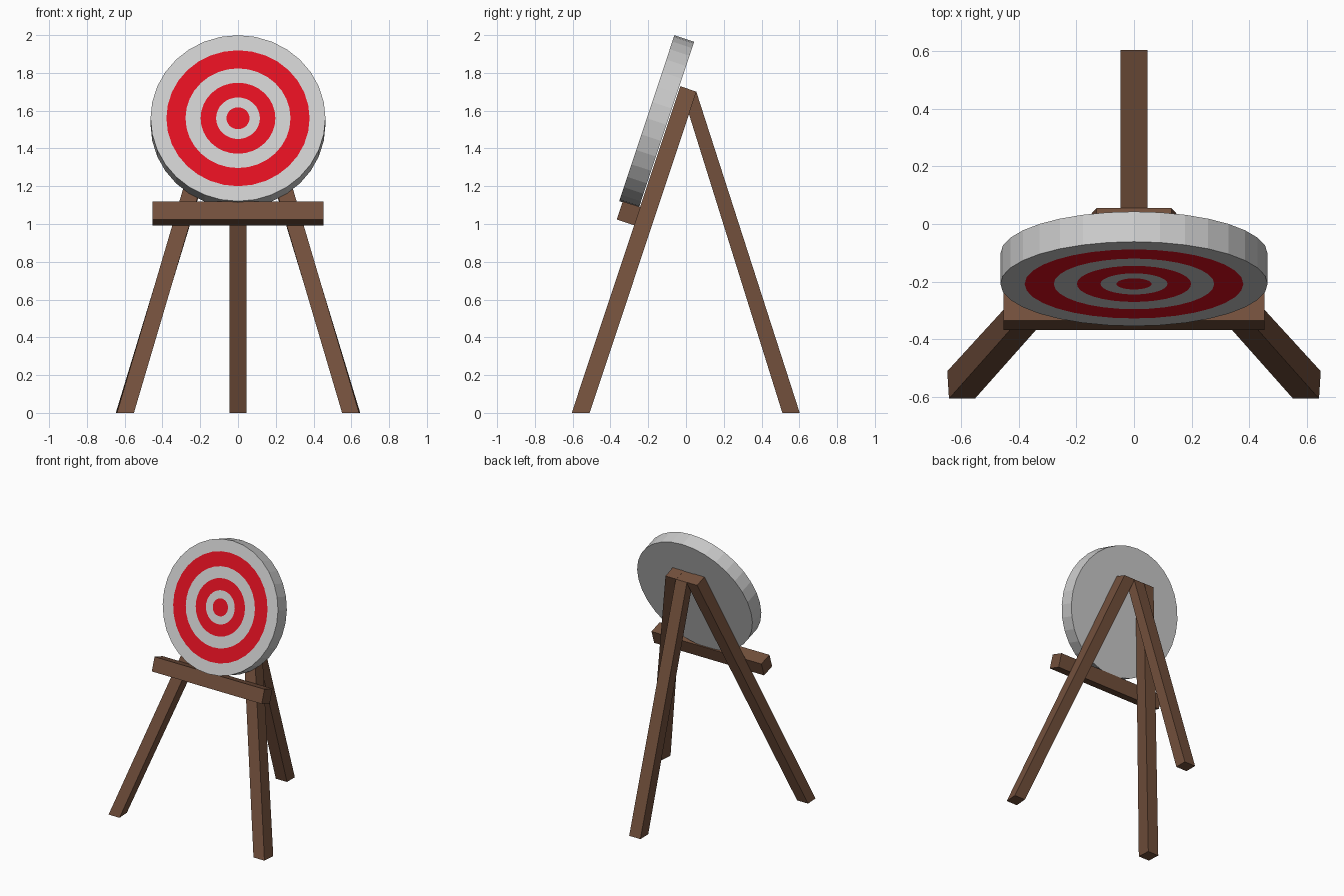
import bpy, bmesh, math
from mathutils import Vector

if "Cube" in bpy.data.objects:
    bpy.data.objects.remove(bpy.data.objects["Cube"])

TILT = math.radians(18.4)
UP = Vector((0, math.sin(TILT), math.cos(TILT)))       # up along the leaning plane
OUT = Vector((0, -math.cos(TILT), math.sin(TILT)))     # towards the archer


def material(name, rgb):
    m = bpy.data.materials.new(name)
    m.diffuse_color = (*rgb, 1)
    m.use_nodes = True
    m.node_tree.nodes["Principled BSDF"].inputs["Base Color"].default_value = m.diffuse_color
    return m


wood = material("wood", (0.17, 0.08, 0.045))
red = material("red", (0.75, 0.005, 0.015))
pale = material("pale", (0.58, 0.58, 0.58))


def finish(name, bm, mats):
    bmesh.ops.recalc_face_normals(bm, faces=bm.faces)
    me = bpy.data.meshes.new(name)
    bm.to_mesh(me)
    bm.free()
    for m in mats:
        me.materials.append(m)
    ob = bpy.data.objects.new(name, me)
    bpy.context.collection.objects.link(ob)
    return ob


def beam(name, start, end):
    """Straight timber between two four-cornered ends."""
    bm = bmesh.new()
    a = [bm.verts.new(p) for p in start]
    b = [bm.verts.new(p) for p in end]
    bm.faces.new(a)
    bm.faces.new(b)
    for i in range(4):
        j = (i + 1) % 4
        bm.faces.new((a[i], a[j], b[j], b[i]))
    return finish(name, bm, [wood])


def section(x0, x1, front, back):
    """End corners from an x range and front/back (y, z) points."""
    return [(x0, *front), (x1, *front), (x1, *back), (x0, *back)]


# Splayed front legs, flat on the ground and cut square at the top
for side, s in (("left", -1), ("right", 1)):
    foot = [(s * 0.551, -0.605, 0), (s * 0.641, -0.605, 0),
            (s * 0.647, -0.51, 0), (s * 0.557, -0.51, 0)]
    head = section(s * 0.04, s * 0.13, (-0.03, 1.73), (0.055, 1.70))
    beam("front_leg_" + side, foot, head)

# Rear leg, its head filling the gap between the front legs
beam("rear_leg", section(-0.046, 0.046, (0.51, 0), (0.602, 0)),
     section(-0.046, 0.046, (-0.03, 1.728), (0.055, 1.699)))

# Support rail the target rests on
rail = [Vector((0, -0.272, 0.992)) + OUT * o + UP * u
        for o, u in ((0, 0), (0.1, 0), (0.1, 0.102), (0, 0.102))]
beam("support_rail", [(-0.452, p.y, p.z) for p in rail],
     [(0.452, p.y, p.z) for p in rail])

# Target disc: concentric painted rings on the front, plain rim and back
N = 32
CENTRE = Vector((0, -0.2075, 1.56))
bm = bmesh.new()


def ring(r, depth):
    return [bm.verts.new(CENTRE - OUT * depth
                         + Vector((r * math.cos(t), 0, 0)) + UP * (r * math.sin(t)))
            for t in (2 * math.pi * i / N for i in range(N))]


inner = ring(0.061, 0)
bm.faces.new(inner).material_index = 1
for k, (r, depth) in enumerate(((0.116, 0), (0.198, 0), (0.278, 0), (0.379, 0),
                                (0.463, 0), (0.463, 0.11))):
    outer = ring(r, depth)
    for i in range(N):
        j = (i + 1) % N
        f = bm.faces.new((inner[i], inner[j], outer[j], outer[i]))
        f.material_index = 1 if k in (1, 3) else 0
    inner = outer
bm.faces.new(inner)
finish("target_disc", bm, [pale, red])
